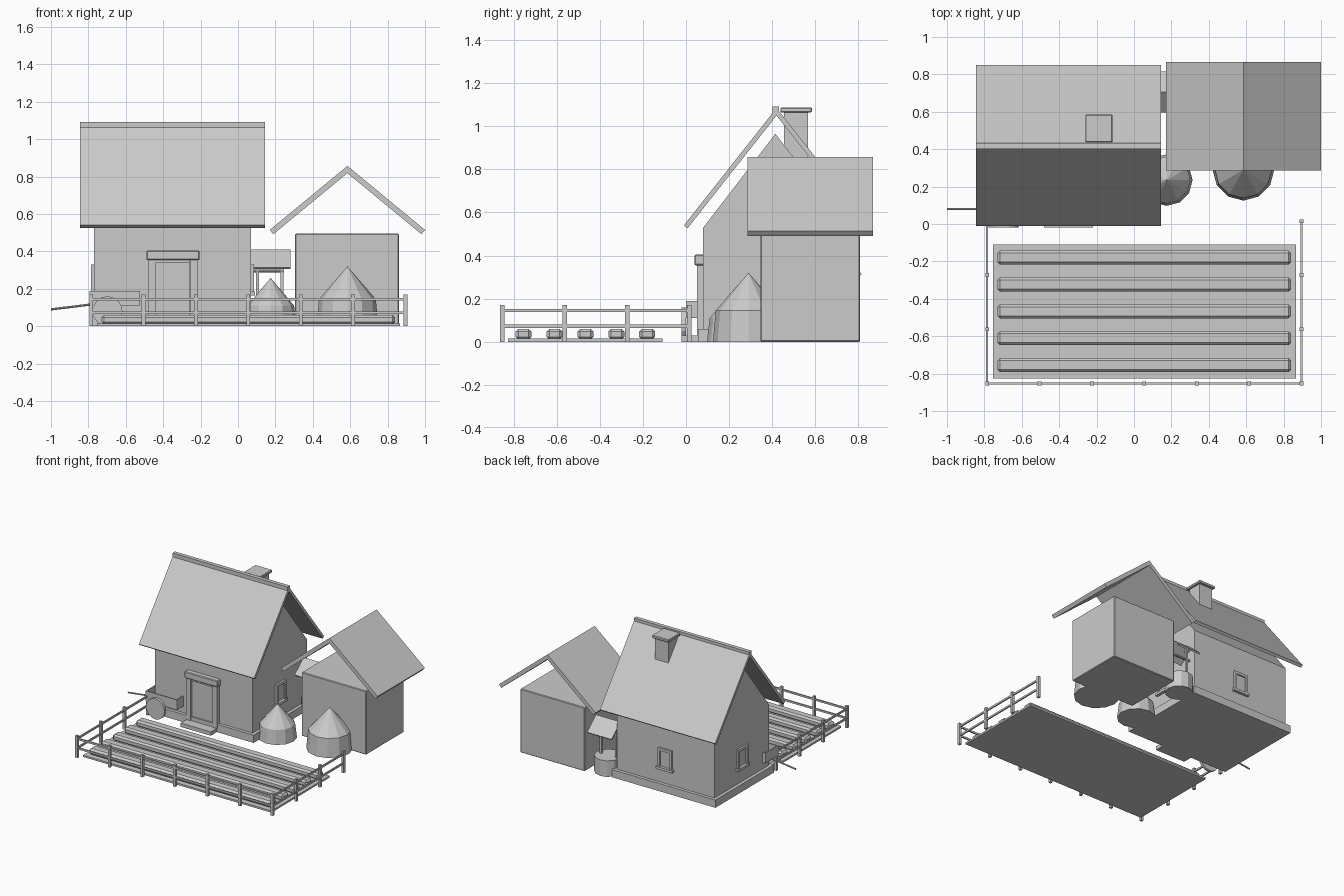
import bpy, bmesh, math
from mathutils import Vector

if "Cube" in bpy.data.objects:
    bpy.data.objects.remove(bpy.data.objects["Cube"])

stone = bpy.data.materials.new("plain_grey")
stone.diffuse_color = (0.6, 0.6, 0.6, 1)
stone.use_nodes = True
stone.node_tree.nodes["Principled BSDF"].inputs["Base Color"].default_value = stone.diffuse_color


def finish(name, bm):
    bmesh.ops.recalc_face_normals(bm, faces=bm.faces)
    me = bpy.data.meshes.new(name)
    bm.to_mesh(me)
    bm.free()
    me.materials.append(stone)
    ob = bpy.data.objects.new(name, me)
    bpy.context.collection.objects.link(ob)
    return ob


def box(name, x, y, z, bevel=0):
    """Box from (min, max) ranges."""
    bm = bmesh.new()
    bmesh.ops.create_cube(bm, size=1)
    for v in bm.verts:
        v.co = [(r[0] + r[1]) / 2 + c * (r[1] - r[0]) for c, r in zip(v.co, (x, y, z))]
    if bevel:
        bmesh.ops.bevel(bm, geom=bm.edges[:], offset=bevel, segments=1, affect='EDGES')
    return finish(name, bm)


def prism(name, pts, a, b, axis):
    """Extrude a (horizontal, z) profile from a to b along x or y."""
    bm = bmesh.new()
    place = (lambda p, t: (t, p[0], p[1])) if axis == 'x' else (lambda p, t: (p[0], t, p[1]))
    f = bm.faces.new([bm.verts.new(place(p, a)) for p in pts])
    out = bmesh.ops.extrude_face_region(bm, geom=[f])
    d = Vector(place((0, 0), b - a))
    bmesh.ops.translate(bm, vec=d, verts=[g for g in out['geom'] if isinstance(g, bmesh.types.BMVert)])
    return finish(name, bm)


def gable_roof(name, mid, half, eave, ridge, thick, a, b, axis):
    """Two tilted slabs meeting at the ridge; eave and ridge are top heights."""
    run = math.hypot(half, ridge - eave)
    nx, nz = (ridge - eave) / run * thick, half / run * thick
    drop = thick * run / half
    for side, s in (("a", -1), ("b", 1)):
        prism(name + "_" + side, [(mid, ridge), (mid + s * half, eave),
              (mid + s * (half - nx), eave - nz), (mid, ridge - drop)], a, b, axis)


def lathe(name, x, y, rings, sides):
    """Stacked rings of (radius, z); the last may be a point."""
    for i, ((r1, z1), (r2, z2)) in enumerate(zip(rings, rings[1:])):
        bm = bmesh.new()
        bmesh.ops.create_cone(bm, cap_ends=True, segments=sides, radius1=r1, radius2=r2, depth=z2 - z1)
        bmesh.ops.translate(bm, vec=(x, y, (z1 + z2) / 2), verts=bm.verts)
        finish(f"{name}_{i}", bm)


def rod(name, p, q, r, sides=8):
    p, q = Vector(p), Vector(q)
    bm = bmesh.new()
    bmesh.ops.create_cone(bm, cap_ends=True, segments=sides, radius1=r, radius2=r, depth=(q - p).length)
    bm.transform((q - p).to_track_quat('Z', 'Y').to_matrix().to_4x4())
    bmesh.ops.translate(bm, vec=(p + q) / 2, verts=bm.verts)
    return finish(name, bm)


# House: plinth, gabled walls, roof and chimney
box("house_plinth", (-0.795, 0.095), (0.055, 0.775), (0, 0.06))
prism("house_walls", [(0.08, 0.02), (0.75, 0.02), (0.75, 0.53), (0.415, 0.965), (0.08, 0.53)],
      -0.77, 0.07, 'x')
gable_roof("house_roof", 0.42, 0.43, 0.54, 1.085, 0.022, -0.845, 0.145, 'x')
box("house_ridge", (-0.845, 0.145), (0.402, 0.432), (1.06, 1.092))
box("chimney", (-0.245, -0.13), (0.455, 0.567), (0.75, 1.07))
box("chimney_cap", (-0.26, -0.115), (0.438, 0.585), (1.065, 1.087), 0.004)

# Front door
box("door", (-0.44, -0.26), (0.065, 0.09), (0.03, 0.345))
for s in (-1, 1):
    c = -0.348 + s * 0.113
    box("door_jamb", (c - 0.019, c + 0.019), (0.05, 0.09), (0.03, 0.36))
box("door_head", (-0.44, -0.26), (0.055, 0.09), (0.338, 0.36))
box("door_lintel", (-0.49, -0.205), (0.04, 0.09), (0.355, 0.405), 0.005)
box("door_step", (-0.48, -0.22), (-0.02, 0.07), (0, 0.03))


# Windows: frame bars, pane and sill set against a wall
def window(name, wall, out, mid, axis):
    def bar(part, u0, u1, z, depth):
        across = (mid + u0, mid + u1)
        through = tuple(sorted((wall - out * 0.01, wall + out * depth)))
        x, y = (across, through) if axis == 'x' else (through, across)
        box(name + part, x, y, z)
    bar("_pane", -0.045, 0.045, (0.19, 0.32), 0.004)
    bar("_left", -0.06, -0.042, (0.18, 0.33), 0.015)
    bar("_right", 0.042, 0.06, (0.18, 0.33), 0.015)
    bar("_top", -0.06, 0.06, (0.31, 0.33), 0.015)
    bar("_sill", -0.07, 0.07, (0.165, 0.185), 0.022)


window("left_window", -0.77, -1, 0.415, 'y')
window("right_window", 0.07, 1, 0.415, 'y')
window("back_window", 0.75, 1, -0.35, 'x')

# Shed with a floating roof
box("shed_walls", (0.305, 0.86), (0.345, 0.807), (0, 0.495), 0.005)
gable_roof("shed_roof", 0.585, 0.415, 0.515, 0.857, 0.03, 0.285, 0.867, 'y')

# Well with a little roof
lathe("well_ring", 0.175, 0.705, [(0.1, 0), (0.1, 0.125)], 12)
for x in (0.105, 0.235):
    box("well_post", (x - 0.008, x + 0.008), (0.697, 0.713), (0.1, 0.39))
rod("well_axle", (0.08, 0.705, 0.295), (0.245, 0.705, 0.295), 0.009)
gable_roof("well_roof", 0.705, 0.11, 0.315, 0.41, 0.012, 0.07, 0.28, 'x')

# Haystacks
lathe("small_haystack", 0.175, 0.235, [(0.138, 0), (0.125, 0.11), (0, 0.258)], 12)
lathe("large_haystack", 0.585, 0.29, [(0.165, 0), (0.152, 0.145), (0, 0.32)], 12)

# Field with raised beds
box("field_soil", (-0.755, 0.865), (-0.825, -0.11), (0, 0.014))
for i in range(5):
    y = -0.18 - i * 0.1435
    box("planting_bed", (-0.73, 0.84), (y - 0.037, y + 0.037), (0.01, 0.06), 0.013)

# Fence round three sides
for i in range(7):
    x = -0.785 + i * 0.28
    box("front_post", (x - 0.01, x + 0.01), (-0.863, -0.843), (0, 0.17))
for x in (-0.785, 0.895):
    for y in (-0.563, -0.273, 0.015):
        box("side_post", (x - 0.01, x + 0.01), (y - 0.01, y + 0.01), (0, 0.17))
for z in (0.072, 0.145):
    h = (z - 0.007, z + 0.007)
    box("front_rail", (-0.785, 0.895), (-0.858, -0.848), h)
    for x in (-0.785, 0.895):
        box("side_rail", (x - 0.005, x + 0.005), (-0.853, 0.015), h)

# Hand cart
box("cart_floor", (-0.795, -0.525), (0, 0.16), (0.11, 0.125))
for y in (0, 0.15):
    box("cart_side", (-0.795, -0.525), (y, y + 0.01), (0.11, 0.188))
for x in (-0.795, -0.535):
    box("cart_end", (x, x + 0.01), (0, 0.16), (0.11, 0.188))
rod("cart_wheel", (-0.698, -0.02, 0.08), (-0.698, 0, 0.08), 0.08, 16)
rod("cart_handle", (-1.0, 0.08, 0.09), (-0.74, 0.08, 0.122), 0.006)
